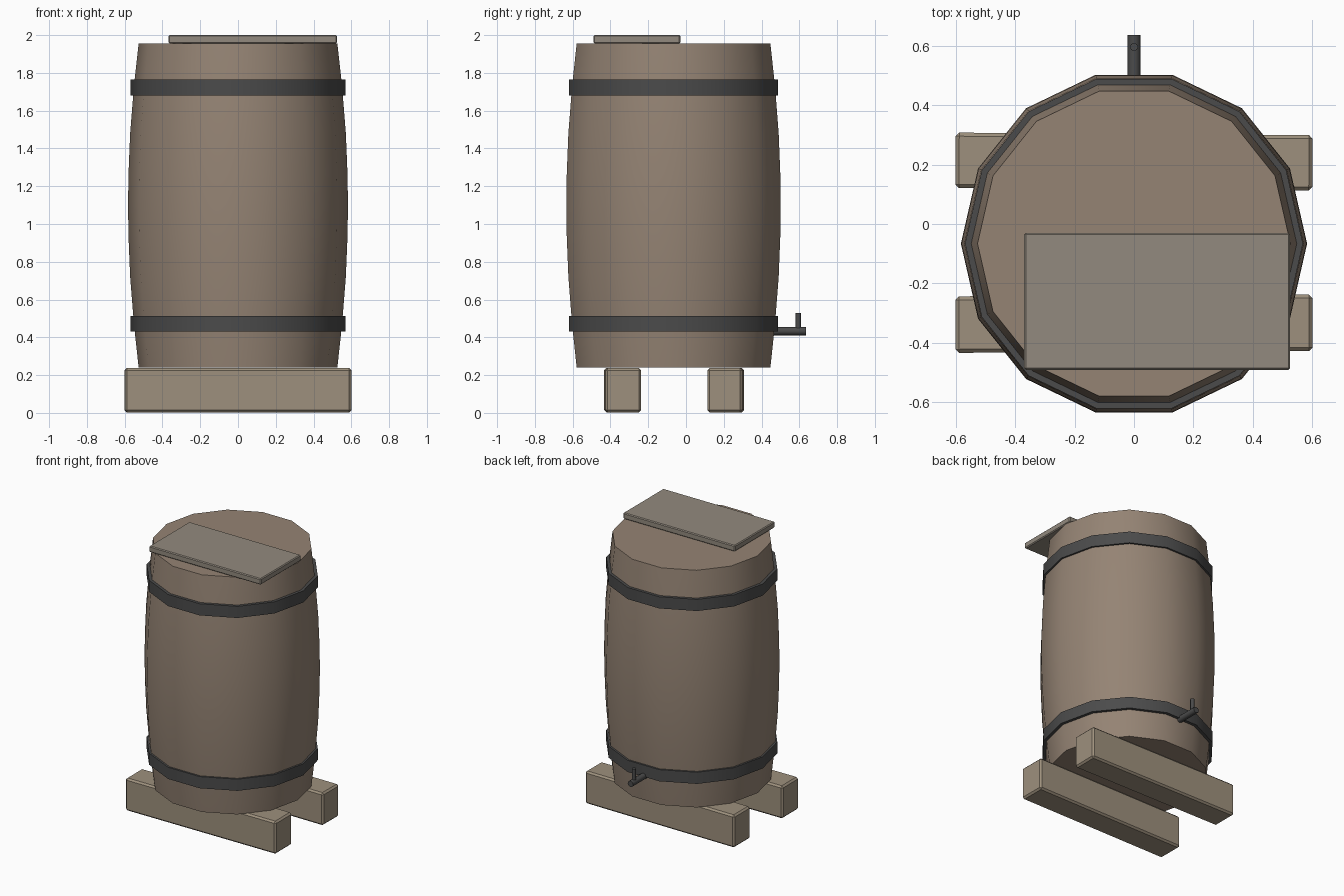
import bpy, bmesh, math

if "Cube" in bpy.data.objects:
    bpy.data.objects.remove(bpy.data.objects["Cube"])

CY = -0.066   # barrel axis
SIDES = 14


def finish(name, bm, color, smooth=None):
    bmesh.ops.recalc_face_normals(bm, faces=bm.faces)
    mesh = bpy.data.meshes.new(name)
    bm.to_mesh(mesh)
    bm.free()
    obj = bpy.data.objects.new(name, mesh)
    bpy.context.collection.objects.link(obj)
    mesh.materials.append(color)
    if smooth:
        bpy.ops.object.select_all(action='DESELECT')
        obj.select_set(True)
        bpy.context.view_layer.objects.active = obj
        bpy.ops.object.shade_smooth_by_angle(angle=math.radians(smooth))
    return obj


def material(name, rgb):
    m = bpy.data.materials.new(name)
    m.diffuse_color = (*rgb, 1)
    m.use_nodes = True
    m.node_tree.nodes["Principled BSDF"].inputs["Base Color"].default_value = m.diffuse_color
    return m


def lathe(name, profile, color, ring=False):
    """Revolve (radius, z) points; cap the ends, or close the profile as a ring."""
    bm = bmesh.new()
    rows = []
    for r, z in profile:
        rows.append([bm.verts.new((r * math.cos(i * math.tau / SIDES),
                                   CY + r * math.sin(i * math.tau / SIDES), z))
                     for i in range(SIDES)])
    pairs = list(zip(rows, rows[1:]))
    if ring:
        pairs.append((rows[-1], rows[0]))
    else:
        bm.faces.new(rows[0])
        bm.faces.new(rows[-1])
    for a, b in pairs:
        for i in range(SIDES):
            j = (i + 1) % SIDES
            bm.faces.new((a[i], a[j], b[j], b[i]))
    return finish(name, bm, color, 35)


def board(name, center, size, bevel, color, turn=0):
    bm = bmesh.new()
    bmesh.ops.create_cube(bm, size=1)
    bmesh.ops.scale(bm, vec=size, verts=bm.verts)
    bmesh.ops.bevel(bm, geom=bm.edges[:], offset=bevel, segments=1, affect='EDGES')
    obj = finish(name, bm, color)
    obj.location = center
    obj.rotation_euler.z = math.radians(turn)
    return obj


def rod(name, center, radius, length, color, tilt=0):
    bm = bmesh.new()
    bmesh.ops.create_cone(bm, cap_ends=True, segments=8, radius1=radius,
                          radius2=radius, depth=length)
    obj = finish(name, bm, color, 50)
    obj.location = center
    obj.rotation_euler.x = math.radians(tilt)
    return obj


barrel_wood = material("barrel_wood", (0.30, 0.23, 0.175))
beam_wood = material("beam_wood", (0.34, 0.28, 0.205))
lid_wood = material("lid_wood", (0.29, 0.255, 0.21))
iron = material("iron", (0.07, 0.07, 0.07))

# Bulging barrel body
lathe("barrel", [(0.526, 0.24), (0.551, 0.47), (0.571, 0.72), (0.580, 0.94),
                 (0.582, 1.10), (0.580, 1.26), (0.571, 1.48), (0.551, 1.73),
                 (0.526, 1.955)], barrel_wood)

# Two iron hoops
for name, z in (("lower_hoop", 0.472), ("upper_hoop", 1.722)):
    lathe(name, [(0.535, z - 0.042), (0.568, z - 0.042),
                 (0.568, z + 0.042), (0.535, z + 0.042)], iron, ring=True)

# Support beams
board("front_beam", (0, -0.335, 0.12), (1.2, 0.19, 0.235), 0.012, beam_wood, 0.3)
board("back_beam", (0, 0.21, 0.12), (1.2, 0.186, 0.235), 0.012, beam_wood, -0.4)

# Loose plank on top
board("top_plank", (0.078, -0.26, 1.978), (0.894, 0.46, 0.044), 0.006, lid_wood)

# Tap spout and handle at the back
rod("tap_spout", (0, 0.55, 0.433), 0.022, 0.17, iron, 90)
rod("tap_handle", (0, 0.595, 0.485), 0.014, 0.09, iron)
